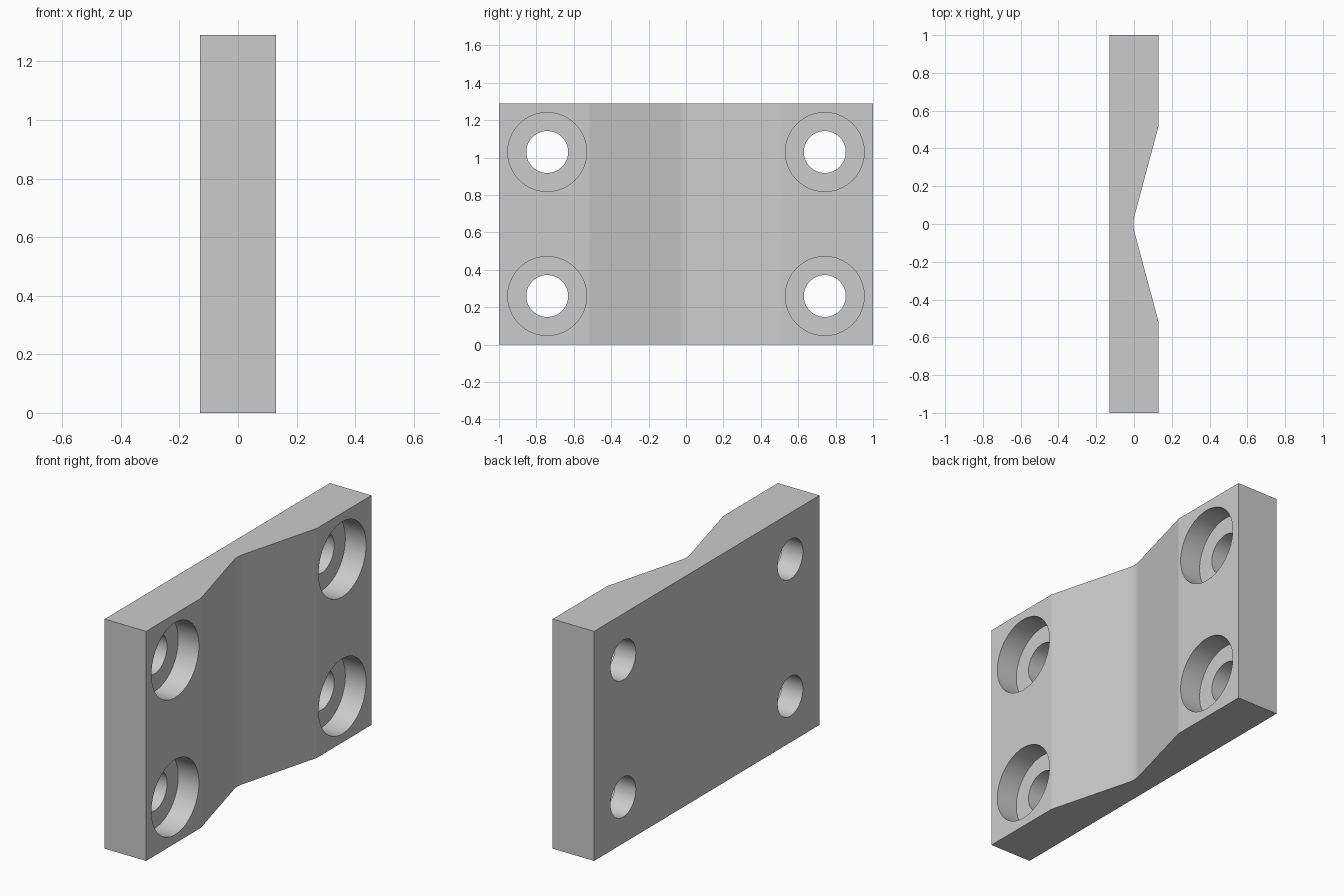
import bpy, bmesh, math
from mathutils import Matrix

cube = bpy.data.objects.get("Cube")
if cube:
    bpy.data.objects.remove(cube, do_unlink=True)

HALF, THICK, HEIGHT = 1.0, 0.129, 1.29
SLOPE = math.radians(15)
MOUTH, FILLET = 0.515, 0.15

# Plain grey finish
grey = bpy.data.materials.new("grey_metal")
grey.use_nodes = True
grey.diffuse_color = (0.6, 0.6, 0.6, 1)
grey.node_tree.nodes["Principled BSDF"].inputs["Base Color"].default_value = grey.diffuse_color


def make_object(name, bm):
    bmesh.ops.recalc_face_normals(bm, faces=bm.faces[:])
    mesh = bpy.data.meshes.new(name)
    bm.to_mesh(mesh)
    bm.free()
    obj = bpy.data.objects.new(name, mesh)
    bpy.context.collection.objects.link(obj)
    mesh.materials.append(grey)
    return obj


# Plate profile with a shallow V whose root is rounded
apex = THICK - MOUTH * math.tan(SLOPE)
centre = apex + FILLET / math.cos(SLOPE)
profile = [(-THICK, HALF), (-THICK, -HALF), (THICK, -HALF), (THICK, -MOUTH)]
for i in range(9):
    a = SLOPE * (i / 4 - 1)
    profile.append((centre - FILLET * math.cos(a), FILLET * math.sin(a)))
profile += [(THICK, MOUTH), (THICK, HALF)]

bm = bmesh.new()
base = bm.faces.new([bm.verts.new((x, y, 0)) for x, y in profile])
top = bmesh.ops.extrude_face_region(bm, geom=[base])["geom"]
bmesh.ops.translate(bm, vec=(0, 0, HEIGHT),
                    verts=[v for v in top if isinstance(v, bmesh.types.BMVert)])
plate = make_object("mounting_plate", bm)


# Cutters for the four counterbored screw holes
def hole_cutter(name, radius, x0, x1):
    bm = bmesh.new()
    for y in (-0.742, 0.742):
        for z in (0.26, HEIGHT - 0.26):
            place = (Matrix.Translation(((x0 + x1) / 2, y, z))
                     @ Matrix.Rotation(math.pi / 2, 4, "Y"))
            bmesh.ops.create_cone(bm, cap_ends=True, segments=64, radius1=radius,
                                  radius2=radius, depth=x1 - x0, matrix=place)
    cutter = make_object(name, bm)
    cutter.hide_render = True
    return cutter


bpy.context.view_layer.objects.active = plate
plate.select_set(True)
for cutter in (hole_cutter("counterbore_cutter", 0.211, 0.0, 0.3),
               hole_cutter("screw_hole_cutter", 0.112, -0.3, 0.3)):
    mod = plate.modifiers.new(cutter.name, "BOOLEAN")
    mod.operation = "DIFFERENCE"
    mod.solver = "EXACT"
    mod.object = cutter
    bpy.ops.object.modifier_apply(modifier=mod.name)
    bpy.data.objects.remove(cutter, do_unlink=True)

# Smooth bores and fillet, sharp edges elsewhere
bpy.ops.object.shade_smooth_by_angle(angle=math.radians(12))
